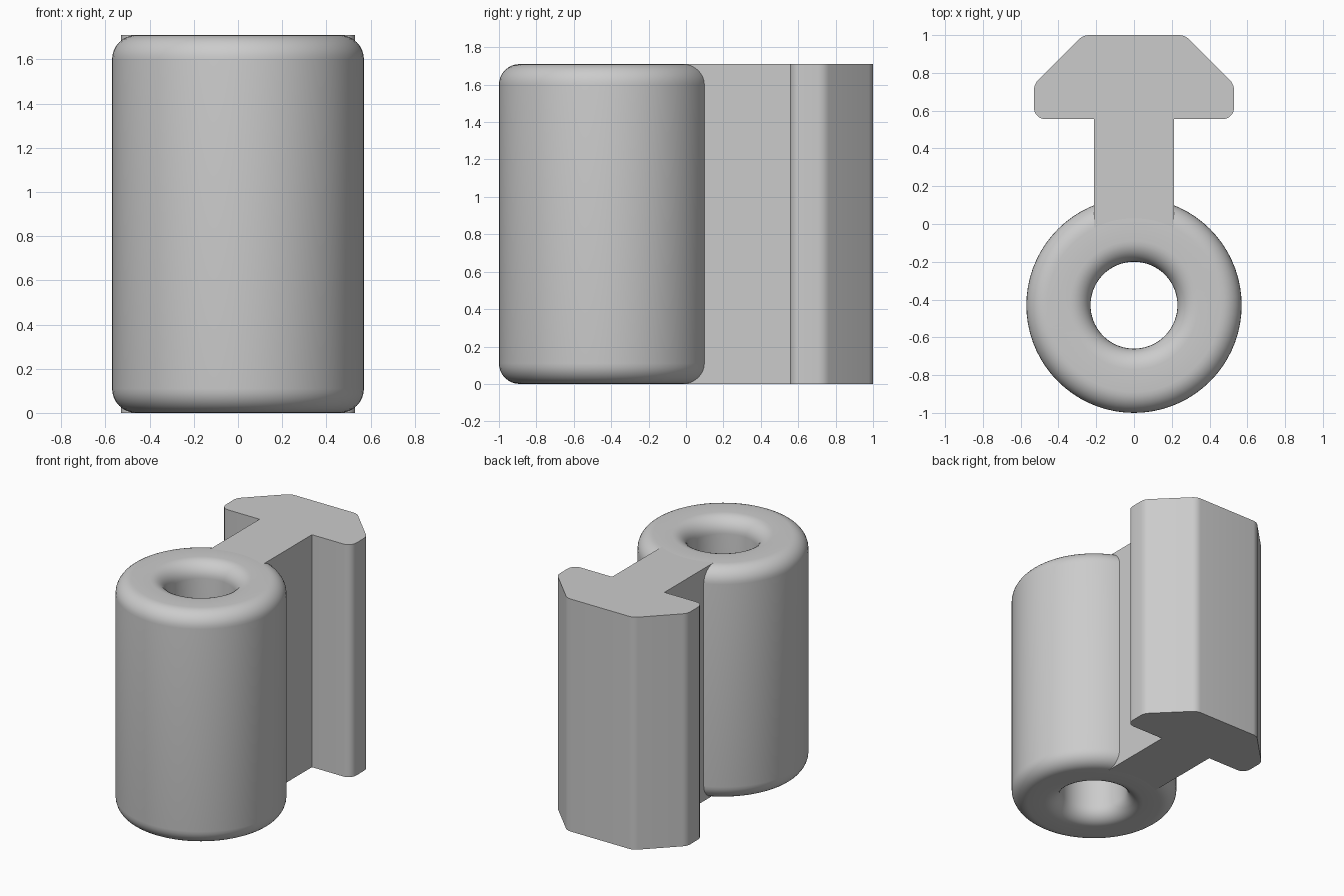
import bpy, bmesh, math
from mathutils import Vector

cube = bpy.data.objects.get("Cube")
if cube:
    bpy.data.objects.remove(cube, do_unlink=True)

HEIGHT = 1.71
RING_Y = -0.43
R_OUT, R_IN, FILLET = 0.57, 0.23, 0.11
WEB_X = 0.213

grey = bpy.data.materials.new("plain grey")
grey.use_nodes = True
color = (0.6, 0.6, 0.6, 1)
grey.diffuse_color = color
grey.node_tree.nodes["Principled BSDF"].inputs["Base Color"].default_value = color


def finish(bm, name):
    bmesh.ops.recalc_face_normals(bm, faces=bm.faces)
    mesh = bpy.data.meshes.new(name)
    bm.to_mesh(mesh)
    bm.free()
    mesh.materials.append(grey)
    obj = bpy.data.objects.new(name, mesh)
    bpy.context.collection.objects.link(obj)
    bpy.ops.object.select_all(action='DESELECT')
    obj.select_set(True)
    bpy.context.view_layer.objects.active = obj
    bpy.ops.object.shade_smooth_by_angle(angle=math.radians(30))
    return obj


def rounded(corners, steps):
    """Replace each (x, y, radius) corner of a closed outline by a tangent arc."""
    out = []
    for i, (x, y, r) in enumerate(corners):
        p = Vector((x, y))
        if r == 0:
            out.append(p)
            continue
        a = (Vector(corners[i - 1][:2]) - p).normalized()
        b = (Vector(corners[(i + 1) % len(corners)][:2]) - p).normalized()
        half = a.angle(b) / 2
        centre = p + (a + b).normalized() * (r / math.sin(half))
        start = p + a * (r / math.tan(half)) - centre
        sweep = start.angle_signed(p + b * (r / math.tan(half)) - centre)
        for k in range(steps + 1):
            t = -sweep * k / steps
            out.append(centre + Vector((start.x * math.cos(t) - start.y * math.sin(t),
                                        start.x * math.sin(t) + start.y * math.cos(t))))
    return out


# Hollow cylinder with rounded rims, lathed from a rounded rectangle
profile = rounded([(R_IN, 0, FILLET), (R_OUT, 0, FILLET),
                   (R_OUT, HEIGHT, FILLET), (R_IN, HEIGHT, FILLET)], 8)
bm = bmesh.new()
verts = [bm.verts.new((p.x, 0, p.y)) for p in profile]
edges = [bm.edges.new((verts[i - 1], verts[i])) for i in range(len(verts))]
bmesh.ops.spin(bm, geom=verts + edges, cent=(0, 0, 0), axis=(0, 0, 1),
               angle=math.tau, steps=72, use_merge=True)
bmesh.ops.remove_doubles(bm, verts=bm.verts, dist=1e-5)
bmesh.ops.translate(bm, verts=bm.verts, vec=(0, RING_Y, 0))
finish(bm, "hollow_cylinder")

# T-shaped rail: web and chamfered head in one outline, mirrored about x = 0
half = rounded([(0, 0, 0), (WEB_X, 0, 0), (WEB_X, 0.555, 0), (0.53, 0.555, 0.06),
                (0.53, 0.74, 0.08), (0.27, 1, 0.08), (0, 1, 0)], 5)[2:-1]
# Web root follows the flat top of the cylinder rim
root_r = R_OUT - FILLET
limit = math.asin(WEB_X / root_r)
root = [Vector((root_r * math.sin(limit * k / 6), RING_Y + root_r * math.cos(limit * k / 6)))
        for k in range(-6, 7)]
outline = root + half + [Vector((-p.x, p.y)) for p in reversed(half)]
bm = bmesh.new()
base = bm.faces.new([bm.verts.new((p.x, p.y, 0)) for p in outline])
top = bmesh.ops.extrude_face_region(bm, geom=[base], use_keep_orig=True)["geom"]
bmesh.ops.translate(bm, verts=[g for g in top if isinstance(g, bmesh.types.BMVert)],
                    vec=(0, 0, HEIGHT))
finish(bm, "t_rail")
